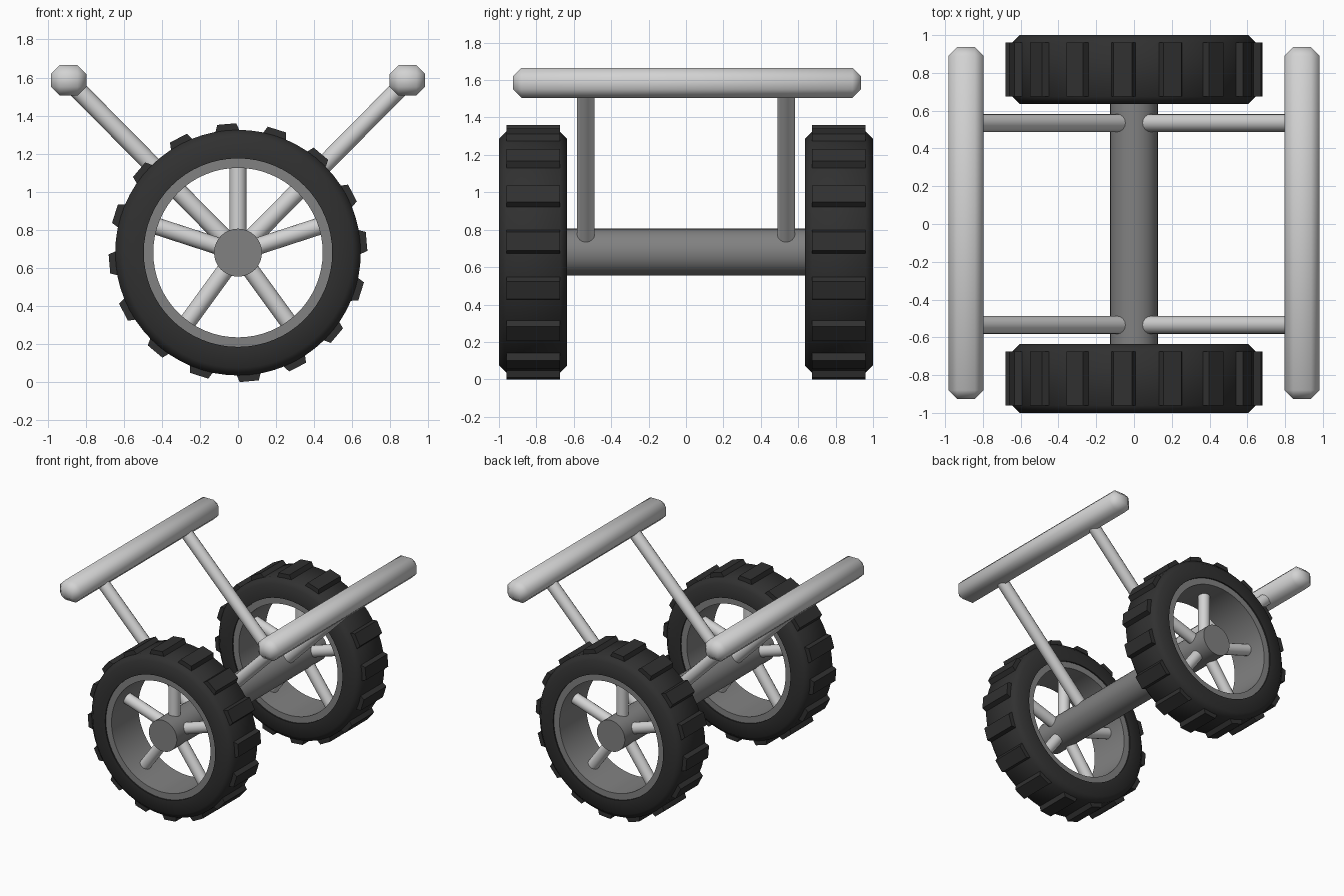
import bpy, bmesh, math
from mathutils import Vector, Matrix

if "Cube" in bpy.data.objects:
    bpy.data.objects.remove(bpy.data.objects["Cube"])

AXLE_Z = 0.68
WHEEL_Y = 0.8175


def material(name, v):
    m = bpy.data.materials.new(name)
    m.diffuse_color = (v, v, v, 1)
    m.use_nodes = True
    m.node_tree.nodes["Principled BSDF"].inputs["Base Color"].default_value = m.diffuse_color
    return m


RUBBER = material("black rubber", 0.03)
STEEL = material("mid grey metal", 0.22)
PALE = material("pale grey metal", 0.65)


def finish(bm, name, mat, angle=50):
    bmesh.ops.recalc_face_normals(bm, faces=bm.faces)
    me = bpy.data.meshes.new(name)
    bm.to_mesh(me)
    bm.free()
    me.materials.append(mat)
    ob = bpy.data.objects.new(name, me)
    bpy.context.collection.objects.link(ob)
    bpy.ops.object.select_all(action='DESELECT')
    ob.select_set(True)
    bpy.context.view_layer.objects.active = ob
    bpy.ops.object.shade_smooth_by_angle(angle=math.radians(angle))
    return ob


def add_rod(bm, a, b, r, sides):
    a, b = Vector(a), Vector(b)
    d = b - a
    mat = Matrix.Translation((a + b) / 2) @ d.to_track_quat('Z', 'Y').to_matrix().to_4x4()
    bmesh.ops.create_cone(bm, cap_ends=True, segments=sides, radius1=r, radius2=r,
                          depth=d.length, matrix=mat)


def lathe(name, profile, y, mat, steps=64):
    """Spin a closed (radius, y offset) profile around the axle."""
    bm = bmesh.new()
    rings = []
    for i in range(steps):
        t = 2 * math.pi * i / steps
        rings.append([bm.verts.new((r * math.cos(t), y + o, AXLE_Z + r * math.sin(t)))
                      for r, o in profile])
    n = len(profile)
    for i in range(steps):
        p, q = rings[i], rings[(i + 1) % steps]
        for j in range(n):
            k = (j + 1) % n
            bm.faces.new((p[j], p[k], q[k], q[j]))
    return finish(bm, name, mat)


def treads(name, y):
    bm = bmesh.new()
    # trapezoid section: (tangent, radius)
    section = [(-0.067, 0.63), (0.067, 0.63), (0.05, 0.678), (-0.05, 0.678)]
    for i in range(16):
        t = math.radians(5 + 22.5 * i)
        c, s = math.cos(t), math.sin(t)
        ends = [[bm.verts.new((r * c - u * s, y + o, AXLE_Z + r * s + u * c))
                 for u, r in section] for o in (-0.143, 0.143)]
        for e in ends:
            bm.faces.new(e)
        for j in range(4):
            k = (j + 1) % 4
            bm.faces.new((ends[0][j], ends[0][k], ends[1][k], ends[1][j]))
    finish(bm, name, RUBBER, 20)


# Wheels: tyre, tread blocks, rim and five spokes
for side, sy in (("front", -1), ("back", 1)):
    y = sy * WHEEL_Y
    w = 0.1825
    lathe(side + "_tyre", [(0.495, -w), (0.605, -w), (0.645, -w + 0.04),
                           (0.645, w - 0.04), (0.605, w), (0.495, w)], y, RUBBER)
    treads(side + "_tyre_treads", y)
    lathe(side + "_rim", [(0.445, -0.172), (0.5, -0.172), (0.5, 0.172), (0.445, 0.172)], y, STEEL)
    bm = bmesh.new()
    for i in range(5):
        t = math.radians(90 + 72 * i)
        add_rod(bm, (0, y, AXLE_Z),
                (0.46 * math.cos(t), y, AXLE_Z + 0.46 * math.sin(t)), 0.045, 16)
    finish(bm, side + "_spokes", PALE)

# Axle
bm = bmesh.new()
add_rod(bm, (0, -0.965, AXLE_Z), (0, 0.965, AXLE_Z), 0.126, 32)
finish(bm, "axle", STEEL)

# Side bars on slanted struts
for side, sx in (("left", -1), ("right", 1)):
    bm = bmesh.new()
    for y in (-0.535, 0.535):
        add_rod(bm, (sx * 0.01, y, AXLE_Z + 0.015), (sx * 0.89, y, 1.585), 0.047, 16)
    finish(bm, side + "_struts", PALE)
    bm = bmesh.new()
    bmesh.ops.create_cube(bm, size=1, matrix=Matrix.Translation((sx * 0.89, 0.005, 1.585))
                          @ Matrix.Diagonal((0.186, 1.862, 0.16, 1)))
    bmesh.ops.bevel(bm, geom=bm.edges[:], offset=0.046, segments=1, affect='EDGES')
    finish(bm, side + "_bar", PALE, 60)
